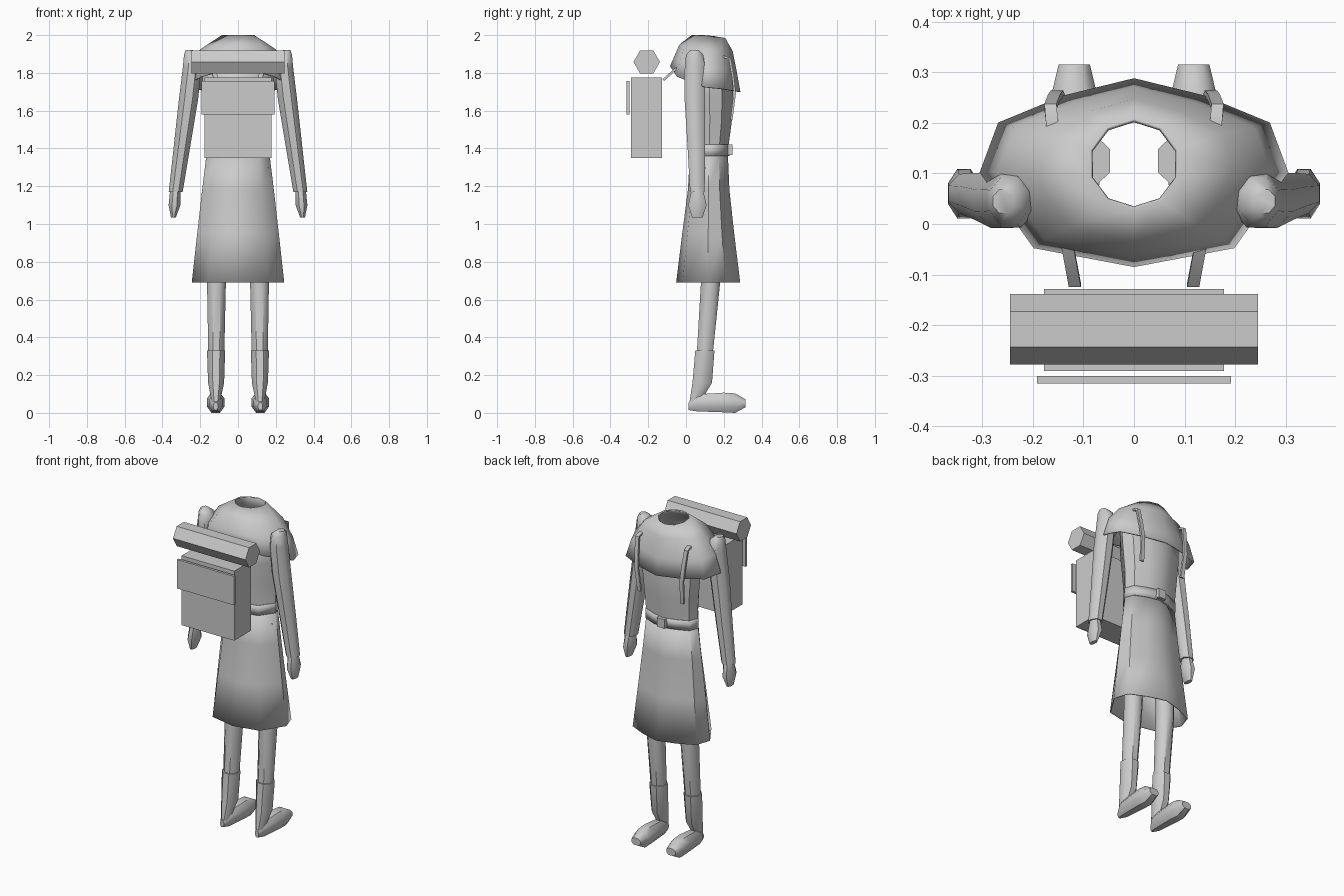
import bpy, bmesh, math
from mathutils import Vector

cube = bpy.data.objects.get("Cube")
if cube:
    bpy.data.objects.remove(cube, do_unlink=True)

grey = bpy.data.materials.new("plain grey")
grey.use_nodes = True
GREY = (0.6, 0.6, 0.6, 1)
grey.diffuse_color = GREY
grey.node_tree.nodes["Principled BSDF"].inputs["Base Color"].default_value = GREY


def finish(name, bm, mirror=False, thick=0, smooth=True):
    """Turn a bmesh into a finished object."""
    bmesh.ops.recalc_face_normals(bm, faces=bm.faces)
    mesh = bpy.data.meshes.new(name)
    bm.to_mesh(mesh)
    bm.free()
    mesh.materials.append(grey)
    ob = bpy.data.objects.new(name, mesh)
    bpy.context.collection.objects.link(ob)
    if smooth:
        bpy.ops.object.select_all(action='DESELECT')
        ob.select_set(True)
        bpy.context.view_layer.objects.active = ob
        bpy.ops.object.shade_smooth_by_angle(angle=math.radians(45))
    if thick:
        mod = ob.modifiers.new("thickness", 'SOLIDIFY')
        mod.thickness = thick
        mod.offset = -1
    if mirror:
        ob.modifiers.new("mirror", 'MIRROR')
    return ob


def loft(name, rings, caps=True, **kw):
    """Skin a list of closed rings."""
    bm = bmesh.new()
    loops = [[bm.verts.new(p) for p in ring] for ring in rings]
    for a, b in zip(loops, loops[1:]):
        for i in range(len(a)):
            j = (i + 1) % len(a)
            bm.faces.new((a[i], a[j], b[j], b[i]))
    if caps:
        bm.faces.new(loops[0])
        bm.faces.new(loops[-1])
    return finish(name, bm, **kw)


def oval(x, y, z, rx, ry, n=8):
    angles = [2 * math.pi * (i + 0.5) / n for i in range(n)]
    return [(x + rx * math.cos(a), y + ry * math.sin(a), z) for a in angles]


def box(name, x, y, z):
    """Box from its half width and its depth and height ranges."""
    bm = bmesh.new()
    bmesh.ops.create_cube(bm, size=1)
    for v in bm.verts:
        v.co = Vector((v.co.x * 2 * x,
                       y[0] + (v.co.y + 0.5) * (y[1] - y[0]),
                       z[0] + (v.co.z + 0.5) * (z[1] - z[0])))
    return finish(name, bm, smooth=False)


# Garment cross-section, half of it mirrored, from chest to back
HALF = [(0, 1), (0.45, 0.82), (0.88, 0.53), (1, 0), (0.65, -0.8), (0, -1)]
OUTLINE = HALF + [(-x, y) for x, y in HALF[-2:0:-1]]
ROUND = [(math.sin(math.tau * i / 10), math.cos(math.tau * i / 10)) for i in range(10)]


def garment_ring(rx, back, front, heights, shape=OUTLINE):
    mid, ry = (front + back) / 2, (front - back) / 2
    heights = heights + heights[-2:0:-1]
    return [(x * rx, mid + y * ry, z) for (x, y), z in zip(shape, heights)]


# Shoulder cape with an open neck and a hem that rises at the back
loft("shoulder_cape", [
    garment_ring(0.09, 0.03, 0.208, [1.985, 1.987, 1.995, 2, 2, 2], ROUND),
    garment_ring(0.2, -0.035, 0.247, [1.915, 1.92, 1.925, 1.925, 1.94, 1.95]),
    garment_ring(0.27, -0.065, 0.27, [1.8, 1.805, 1.82, 1.835, 1.87, 1.88]),
    garment_ring(0.305, -0.085, 0.288, [1.7, 1.705, 1.715, 1.725, 1.78, 1.835]),
], caps=False, thick=0.008)

# Torso and flared skirt: height, half width, back, front
torso = [(1.84, 0.19, 0.0, 0.235), (1.68, 0.185, 0.0, 0.25),
         (1.54, 0.172, 0.01, 0.242), (1.42, 0.166, 0.02, 0.226)]
skirt = [(1.36, 0.168, 0.02, 0.222), (1.18, 0.19, 0.01, 0.23),
         (0.95, 0.216, -0.02, 0.255), (0.69, 0.245, -0.052, 0.287)]
belt = [(1.42, 0.17, 0.015, 0.23), (1.36, 0.17, 0.015, 0.229)]
for name, rows in (("torso", torso + skirt[:1]), ("skirt", skirt), ("belt", belt)):
    loft(name, [garment_ring(rx, b, f, [z] * 6) for z, rx, b, f in rows],
         caps=False, thick=0.006)
box("belt_buckle", 0.026, (0.222, 0.245), (1.365, 1.42))

# Arms and hands: x, y, z, half width, half depth
loft("arms", [oval(*r) for r in (
    (0.258, 0.045, 1.92, 0.022, 0.025), (0.247, 0.046, 1.895, 0.042, 0.05),
    (0.243, 0.047, 1.83, 0.053, 0.058), (0.262, 0.046, 1.66, 0.055, 0.058),
    (0.298, 0.055, 1.4, 0.047, 0.05), (0.33, 0.06, 1.17, 0.04, 0.042))], mirror=True)
loft("hands", [oval(*r) for r in (
    (0.332, 0.06, 1.175, 0.03, 0.034), (0.336, 0.06, 1.1, 0.034, 0.053),
    (0.342, 0.06, 1.035, 0.014, 0.03))], mirror=True)

# Legs, boots and feet
loft("legs", [oval(*r) for r in (
    (0.105, 0.125, 1.3, 0.062, 0.06), (0.114, 0.13, 0.69, 0.054, 0.055),
    (0.115, 0.1, 0.32, 0.046, 0.046))], mirror=True)
loft("boot_shafts", [oval(*r) for r in (
    (0.116, 0.1, 0.33, 0.052, 0.055), (0.116, 0.086, 0.16, 0.046, 0.056),
    (0.117, 0.045, 0.05, 0.022, 0.03))], mirror=True)


def foot_ring(y, half, low, high):
    mid, rz = (low + high) / 2, (high - low) / 2
    return [(x, y, z - mid + mid) for x, z in
            ((0.118 + half * c, mid + rz * s) for c, s in
             ((1, -.4), (1, .4), (.5, 1), (-.5, 1), (-1, .4), (-1, -.4), (-.5, -1), (.5, -1)))]


loft("feet", [foot_ring(*r) for r in (
    (0.014, 0.012, 0.015, 0.055), (0.06, 0.035, 0.008, 0.098),
    (0.2, 0.047, 0.003, 0.107), (0.26, 0.044, 0, 0.103),
    (0.315, 0.031, 0.03, 0.072))], mirror=True)

# Backpack with its flap and a six-sided bedroll on top
box("backpack", 0.178, (-0.29, -0.128), (1.35, 1.775))
box("backpack_flap", 0.192, (-0.315, -0.3), (1.58, 1.757))
hexagon = [(0.07 * math.cos(math.tau * i / 6), 0.07 * math.sin(math.tau * i / 6)) for i in range(6)]
loft("bedroll", [[(x, -0.208 + a, 1.858 + b) for a, b in hexagon]
                 for x in (-0.245, 0.245)])

# Shoulder straps running from the pack, under the cape, down the chest
path = [(0.117, -0.12, 1.762), (0.13, -0.05, 1.825), (0.15, 0.06, 1.87),
        (0.162, 0.2, 1.885), (0.165, 0.232, 1.875), (0.158, 0.25, 1.77),
        (0.152, 0.258, 1.69), (0.145, 0.24, 1.55)]
points = [Vector(p) for p in path]
rings = []
for i, p in enumerate(points):
    along = points[min(i + 1, len(points) - 1)] - points[max(i - 1, 0)]
    out = Vector((1, 0, 0)).cross(along).normalized() * 0.006
    side = Vector((0.012, 0, 0))
    rings.append([p + side + out, p - side + out, p - side - out, p + side - out])
loft("shoulder_straps", rings, mirror=True)
